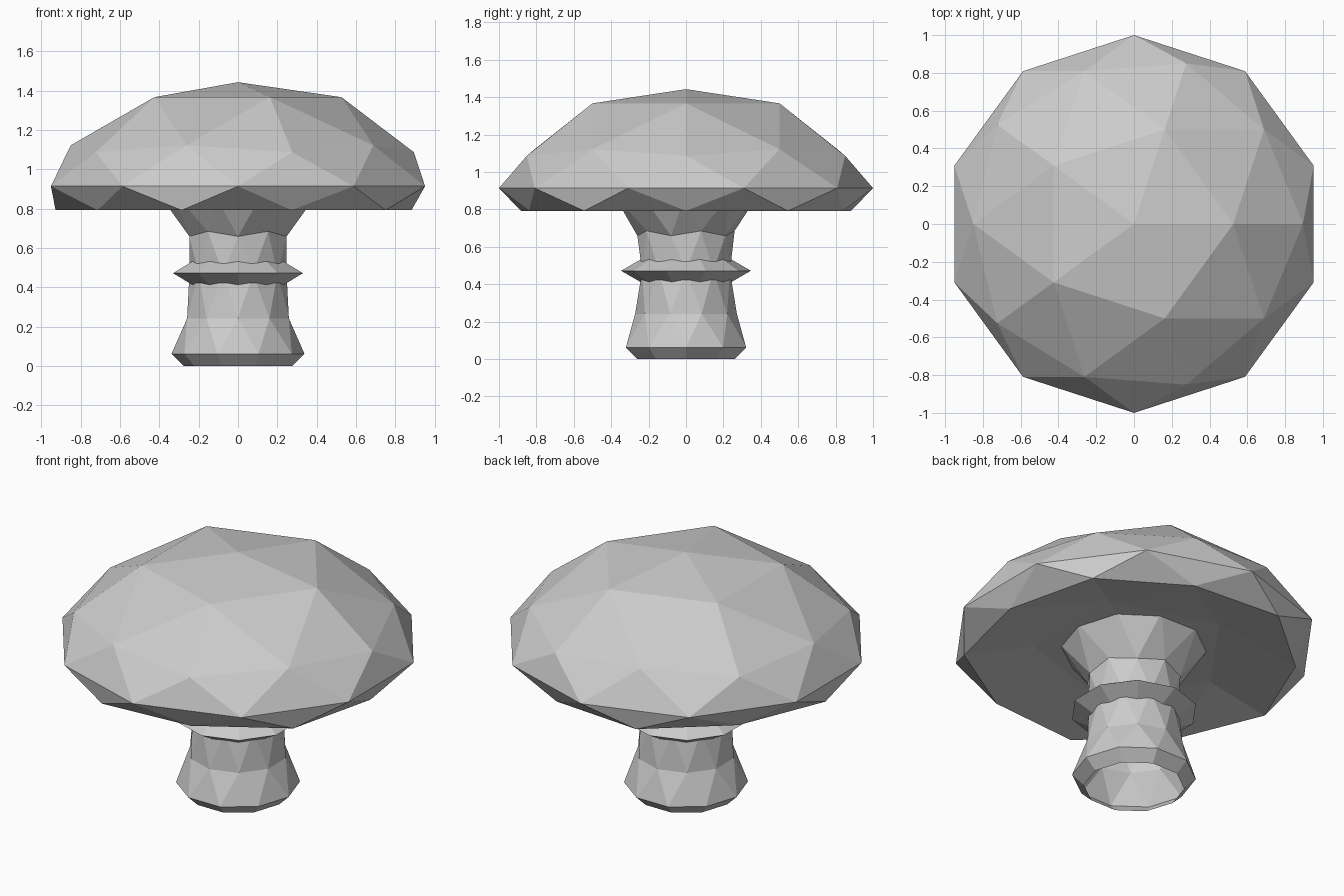
import bpy, bmesh
from math import cos, sin, radians

if "Cube" in bpy.data.objects:
    bpy.data.objects.remove(bpy.data.objects["Cube"])


def add_object(name, bm):
    mesh = bpy.data.meshes.new(name)
    bm.to_mesh(mesh)
    bm.free()
    obj = bpy.data.objects.new(name, mesh)
    bpy.context.collection.objects.link(obj)
    return obj


def ring(bm, radius, z, turn, wobble=0.0):
    """Ten-sided ring; wobble moves alternate points up and down."""
    return [bm.verts.new((radius * cos(radians(36 * k + turn)),
                          radius * sin(radians(36 * k + turn)),
                          z + wobble * (-1) ** k)) for k in range(10)]


def loft(name, rows):
    """Join rings with triangles, turning each half a step from its neighbour."""
    bm = bmesh.new()
    rings = [ring(bm, *row) for row in rows]
    for i in range(len(rows) - 1):
        a, b = rings[i], rings[i + 1]
        for k in range(10):
            n = (k + 1) % 10
            if rows[i][2] == rows[i + 1][2]:
                bm.faces.new((a[k], a[n], b[n], b[k]))
            elif rows[i][2] < rows[i + 1][2]:
                bm.faces.new((a[k], a[n], b[k]))
                bm.faces.new((a[n], b[n], b[k]))
            else:
                bm.faces.new((a[k], b[n], b[k]))
                bm.faces.new((a[k], a[n], b[n]))
    return add_object(name, bm)


# Cap: icosphere with each level moved to its height, underside tucked in
levels = [(-1.0, 0.875), (-0.851, 0.86), (-0.526, 0.792), (-0.447, 0.792),
          (0.0, 0.914), (0.447, 1.087), (0.526, 1.122), (0.851, 1.367), (1.0, 1.443)]
bm = bmesh.new()
bmesh.ops.create_icosphere(bm, subdivisions=2, radius=1.0)
for v in bm.verts:
    level, height = min(levels, key=lambda p: abs(p[0] - v.co.z))
    if level < 0:
        v.co.x *= 1.037
        v.co.y *= 1.037
    v.co.z = height
add_object("cap", bm)

# Stem: open at the bottom, flared into the cap at the top
loft("stem", [(0.275, 0.0, 0), (0.338, 0.062, 0), (0.272, 0.242, 18),
              (0.247, 0.47, 0), (0.26, 0.672, 18, 0.013), (0.41, 0.885, 0)])

# Collar around the stem
loft("stem_collar", [(0.20, 0.387, 18), (0.347, 0.472, 18), (0.20, 0.557, 18)])
